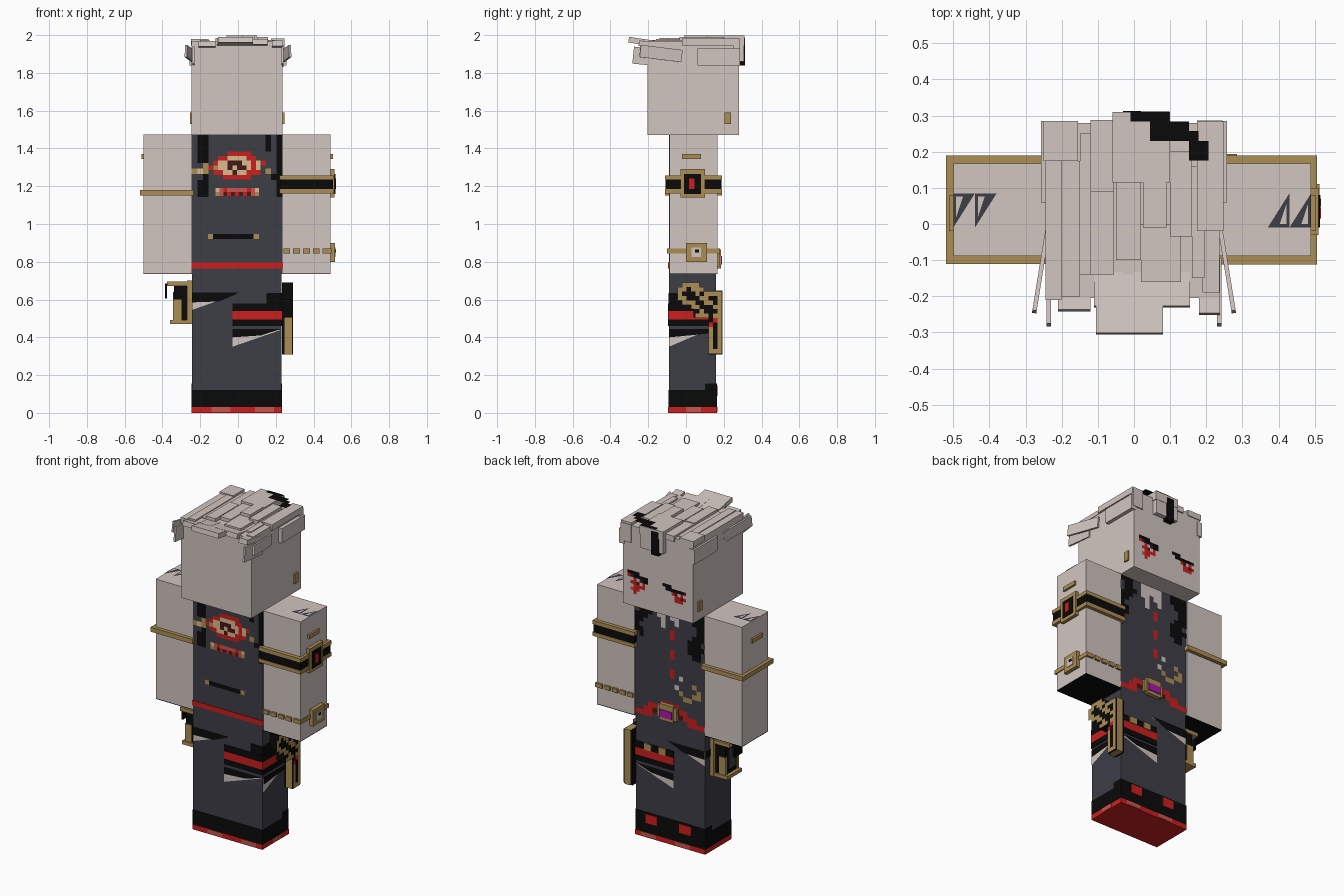
import bpy, bmesh, math
from mathutils import Vector, Matrix

old = bpy.data.objects.get("Cube")
if old:
    bpy.data.objects.remove(old, do_unlink=True)

COLOURS = {
    "W": ("pale_ash", (.64, .56, .53)), "D": ("charcoal", (.047, .047, .062)),
    "K": ("black", (.003, .003, .003)), "R": ("red", (.6, .014, .013)),
    "C": ("coral", (.6, .09, .07)), "G": ("gold", (.41, .27, .09)),
    "T": ("tan", (.73, .5, .27)), "M": ("maroon", (.06, .01, .01)),
    "P": ("magenta", (.4, .01, .4)),
}
MATS = {}
for key, (label, rgb) in COLOURS.items():
    m = bpy.data.materials.new(label)
    m.use_nodes = True
    m.diffuse_color = (*rgb, 1)
    bsdf = m.node_tree.nodes["Principled BSDF"]
    bsdf.inputs["Base Color"].default_value = (*rgb, 1)
    bsdf.inputs["Roughness"].default_value = .9
    MATS[key] = m

X, Y, Z = Vector((1, 0, 0)), Vector((0, 1, 0)), Vector((0, 0, 1))
# Reading direction and up direction of each side
SIDES = {"front": (X, Z), "back": (-X, Z), "right": (Y, Z), "left": (-Y, Z), "top": (X, Y)}


def finish(name, bm, keys):
    me = bpy.data.meshes.new(name)
    bm.to_mesh(me)
    bm.free()
    for k in keys:
        me.materials.append(MATS[k])
    ob = bpy.data.objects.new(name, me)
    bpy.context.collection.objects.link(ob)
    return ob


def box(name, key, x, y, z, tilt=0, turn=0):
    """Box from three (low, high) ranges, tilted about x and turned about z."""
    bm = bmesh.new()
    bmesh.ops.create_cube(bm, size=1)
    r = (x, y, z)
    size = Matrix.Diagonal([b - a for a, b in r] + [1])
    mid = Matrix.Translation([(a + b) / 2 for a, b in r])
    spin = Matrix.Rotation(turn, 4, "Z") @ Matrix.Rotation(tilt, 4, "X")
    bm.transform(mid @ spin @ size)
    return finish(name, bm, key)


def mosaic(name, side, origin, cell, rows):
    """Inlaid coloured cells, one quad per run of equal letters, from the top left."""
    u, v = SIDES[side]
    origin = Vector(origin)
    keys = sorted(set("".join(rows)) - {"."})
    bm = bmesh.new()
    for j, row in enumerate(rows):
        i = 0
        while i < len(row):
            k = i
            while k < len(row) and row[k] == row[i]:
                k += 1
            if row[i] != ".":
                corners = ((i, j + 1), (k, j + 1), (k, j), (i, j))
                f = bm.faces.new([bm.verts.new(origin + u * a * cell - v * b * cell) for a, b in corners])
                f.material_index = keys.index(row[i])
            i = k
    return finish(name, bm, keys)


def poly(name, key, side, depth, pts):
    """Flat plate from points on one side (world coordinates along the side)."""
    u, v = SIDES[side]
    n = u.cross(v)
    au = Vector([abs(c) for c in u])
    bm = bmesh.new()
    f = bm.faces.new([bm.verts.new(n * depth + au * a + v * b) for a, b in pts])
    f.normal_update()
    if f.normal.dot(n) < 0:
        f.normal_flip()
    return finish(name, bm, key)


BX, BY = (-.245, .235), (-.09, .16)

# Head, torso, legs
box("head", "W", BX, (-.205, .28), (1.472, 1.965))
box("torso", "D", BX, BY, (.735, 1.474))
box("legs", "D", (-.243, .23), BY, (.03, .735))
box("waist_belt", "R", (-.247, .237), (-.094, .158), (.765, .795))

# Boots and soles
box("boots", "K", (-.246, .232), (-.093, .163), (.03, .12))
box("boot_toes", "K", (-.246, .232), (.1, .163), (.12, .155))
box("sole", "R", (-.246, .232), (-.094, .164), (0, .03))
for n, x in enumerate((-.14, .09)):
    box("sole_patch", "C", (x, x + .1), (-.096, .166), (.005, .03))
    box("toe_patch", "R", (x - .01, x + .07), (.1, .167), (.09, .145))
box("sole_side_patch", "C", (0, .234), (0, .08), (.005, .03))

# Leg straps
for name, key, low, high in (("upper", "K", .54, .58), ("red", "R", .495, .54), ("lower", "K", .46, .495)):
    box(name + "_leg_strap", key, (-.03, .235), (-.096, .165), (low, high))
for x in (.02, .12):
    box("strap_buckle", "G", (x, x + .05), (.1, .169), (.54, .58))
for side, d in (("front", .094), ("back", .164)):
    poly("left_torn_hem", "W", side, d, [(-.03, .35), (.23, .44), (-.03, .44)])
    poly("left_torn_shadow", "K", side, d + .002, [(-.03, .4), (.12, .41), (.23, .445), (-.03, .445)])
    poly("right_torn_hem", "W", side, d, [(-.243, .545), (.01, .635), (-.243, .635)])
    poly("right_torn_shadow", "K", side, d + .002, [(-.243, .585), (-.1, .59), (.01, .637), (-.243, .637)])
poly("left_side_hem", "W", "right", .234, [(-.09, .35), (.12, .44), (-.09, .44)])
poly("left_side_shadow", "K", "right", .236, [(-.09, .4), (.12, .42), (.12, .445), (-.09, .445)])
box("left_side_patch", "K", (.15, .234), (-.092, .02), (.58, .635))
poly("right_side_shadow", "K", "left", .247, [(-.09, .59), (.16, .59), (.16, .637), (-.09, .637)])

# Arms with dark undersides
for s, name, inner, outer in ((1, "left", .235, .49), (-1, "right", .245, .5)):
    span = lambda a, b: tuple(sorted((s * a, s * b)))
    box(name + "_arm", "W", span(inner, outer), (-.088, .168), (.738, 1.474))
    box(name + "_arm_underside", "K", span(inner, outer), (-.088, .168), (.734, .738))
    box(name + "_shoulder_tab", "G", span(.4, outer + .012), (-.02, .08), (1.345, 1.37))
    box(name + "_earring", "G", span(.2, inner + .01), (.205, .238), (1.53, 1.59))
    # Shoulder spikes
    for a in (outer - .06, outer - .12):
        p, q = (-.01, .085) if s > 0 else (.085, -.01)
        mid = (p + q) / 2
        poly(name + "_shoulder_spike", "D", "top", 1.477, [(s * a, p), (s * (a + .06), p), (s * (a + .06), q)])
        poly(name + "_spike_inlay", "W", "top", 1.479,
             [(s * (a + .033), p * .8 + mid * .2), (s * (a + .052), p * .8 + mid * .2), (s * (a + .052), mid * .6 + q * .4)])
box("right_arm_ring", "G", (-.52, -.235), (-.11, .19), (1.152, 1.18))

# Left arm band, buckle and lower bracelet
box("arm_band", "K", (.225, .502), (-.108, .187), (1.18, 1.24))
for z in (1.162, 1.235):
    box("arm_band_trim", "G", (.22, .506), (-.112, .19), (z, z + .023))
box("band_buckle", "G", (.48, .511), (-.03, .1), (1.14, 1.29))
box("band_buckle_inner", "K", (.48, .515), (-.01, .08), (1.16, 1.265))
box("band_gem", "R", (.48, .518), (.015, .045), (1.185, 1.24))
for i in range(5):
    x = .24 + i * .052
    box("bracelet_link", "G", (x, x + .036), (-.1, .18), (.845, .87))
box("bracelet_side", "G", (.45, .496), (-.1, .18), (.845, .87))
box("bracelet_buckle", "G", (.47, .513), (0, .11), (.8, .9))
box("bracelet_hole", "W", (.47, .516), (.03, .08), (.825, .875))
box("bracelet_pin", "K", (.47, .518), (.048, .07), (.85, .865))

# Belt buckle with gem
box("belt_buckle", "G", (-.06, .075), (.15, .178), (.775, .85))
box("belt_buckle_core", "G", (-.04, .055), (.15, .186), (.765, .865))
box("belt_gem", "P", (-.035, .05), (.15, .191), (.785, .83))

# Painted chest
mosaic("chest_inlay", "back", (.235, .163, 1.474), .03, [
    "KKK..WWWWW..KKKK", ".KK..WWWWW..KKKK", ".KKK.WW.WW...KKK", "KKK...W..W....KK",
    "KK....W.......KK", "K.......R....KKK", "KK......R...KKK.", ".K..........KKKK",
    "............KKK.", "........R....KK.", "........R.......", "", "", "........R.......",
    "........R.W.....", ".............G..", ".........W....G.", "..........G..GG.",
    "...........GG...", "", "......RRRR......", "...RRRMMMMRR....", "..RRMM....MRRR..",
    "RRRR........RRRR"])

# Painted straps, emblem and bars on the other side
mosaic("strap_inlay", "front", (-.245, -.093, 1.474), .03,
       [".KK..........K.K"] * 3 + [".KK............K"] * 2 +
       ["..G............K", "GTG..........G.K", "..K...........KK"] + [".KK............K"] * 3)
mosaic("emblem", "front", (-.155, -.095, 1.385), .025, [
    "....RRRRR...", "..RRTTTTRR..", ".RTTMMMTTRTR", "RGTTMTMMTRT.", ".RRTTMTTRRR.", "...RRRRRR..."])
mosaic("emblem_bar", "front", (-.12, -.095, 1.19), .021, ["TCRCCCCCRCT", "GCMRMRMRMCG"])
mosaic("lower_bar", "front", (-.16, -.094, .947), .027, ["GKKKKKKKKG"])

# Eyes and brows
mosaic("eyes", "back", (.2, .284, 1.69), .02, [
    "KKKK................", "RMKKKKK.....KKK.....", "..RWMKK......KKKKKKM",
    ".RRMWR.........RMWR.", "..RRRR..........RRMR", ".CRR............RRR.", "..R................."])

# Hair planks along the crown: x range, y range, top height
PLANKS = [
    (-.25, -.155, .175, .285, 1.98), (-.245, -.2, -.21, .175, 1.97), (-.2, -.15, -.2, .175, 1.975),
    (-.15, -.12, -.14, .25, 1.97), (-.12, -.055, .09, .288, 1.98), (-.12, -.055, -.14, .09, 1.985),
    (-.06, .1, .115, .31, 1.998), (-.05, .02, -.1, .115, 1.985), (.025, .09, -.01, .115, 1.998),
    (.1, .16, -.035, .2, 1.99), (.02, .13, -.16, 0, 1.98), (.16, .195, -.15, .16, 1.975),
    (.175, .247, -.02, .283, 1.982), (.19, .237, -.19, 0, 1.97),
]
for a, b, c, d, top in PLANKS:
    box("hair_plank", "W", (a, b), (c, d), (1.945, top))
# Swept tips behind the head
for a, b, c, d, z in ((-.21, -.12, -.24, -.12, 1.945), (-.11, -.03, -.23, -.1, 1.955),
                      (-.105, .08, -.305, -.1, 1.96), (0, .155, -.23, -.1, 1.955), (.18, .238, -.25, -.1, 1.945)):
    box("hair_tip", "W", (a, b), (c, d), (z - .015, z + .015), tilt=-.16)
# Side locks
for s in (1, -1):
    span = lambda a, b: tuple(sorted((s * a, s * b)))
    box("side_lock", "W", span(.225, .257), (.06, .285), (1.84, 1.93))
    box("side_wing", "W", span(.252, .264), (-.245, -.02), (1.87, 1.935), tilt=-.12, turn=s * .16)
    box("side_tail", "W", span(.23, .242), (-.28, -.1), (1.84, 1.93), tilt=-.1)
# Front fringe and its black streak
box("fringe", "W", (-.06, .095), (.25, .308), (1.86, 1.98))
box("fringe_side", "W", (.175, .245), (.25, .287), (1.86, 1.97))
box("fringe_streak", "K", (-.03, .02), (.25, .312), (1.84, 1.985))
mosaic("crown_streak", "top", (-.01, .311, 2), .027, ["KKKK", "..KKKK", "..KKKKK", "......KK", "......KK"])

# Left hip pistol
GX = (.232, .292)
box("pistol_grip", "K", GX, (-.02, .07), (.6, .69))
box("pistol_frame", "K", GX, (.04, .19), (.505, .645))
box("pistol_barrel", "K", GX, (.12, .19), (.31, .51))
box("pistol_edge", "G", (.245, .285), (.118, .193), (.308, .648))
for name, side, x, flip in (("outer", "right", .294, 1), ("inner", "left", -.231, -1)):
    rows = [".GGGG.....", "GGKGGG....", "GK.KGKGGGG", "GGKKKGGKKG", ".GGGKKGGKG", "...GGKKKGG",
            "....KGKKKG", "....GGGKGG", ".......KRG", ".......RKG"] + [".......GKG"] * 5 + [".......GGG"]
    if flip > 0:
        mosaic("pistol_trim_" + name, side, (x, -.045, .69), .0235, rows)

# Right hip pouch
box("pouch", "K", (-.34, -.265), (-.02, .1), (.49, .672))
box("pouch_back", "G", (-.27, -.243), (-.035, .115), (.47, .7))
box("pouch_base", "G", (-.36, -.25), (-.03, .11), (.47, .492))
box("pouch_lid", "G", (-.375, -.25), (-.03, .11), (.672, .695))
box("pouch_hook", "K", (-.387, -.375), (0, .08), (.605, .685))
for y in (-.026, .088):
    box("pouch_trim", "G", (-.345, -.3), (y, y + .018), (.49, .6))
box("pouch_panel", "D", (-.344, -.29), (.01, .07), (.52, .64))
